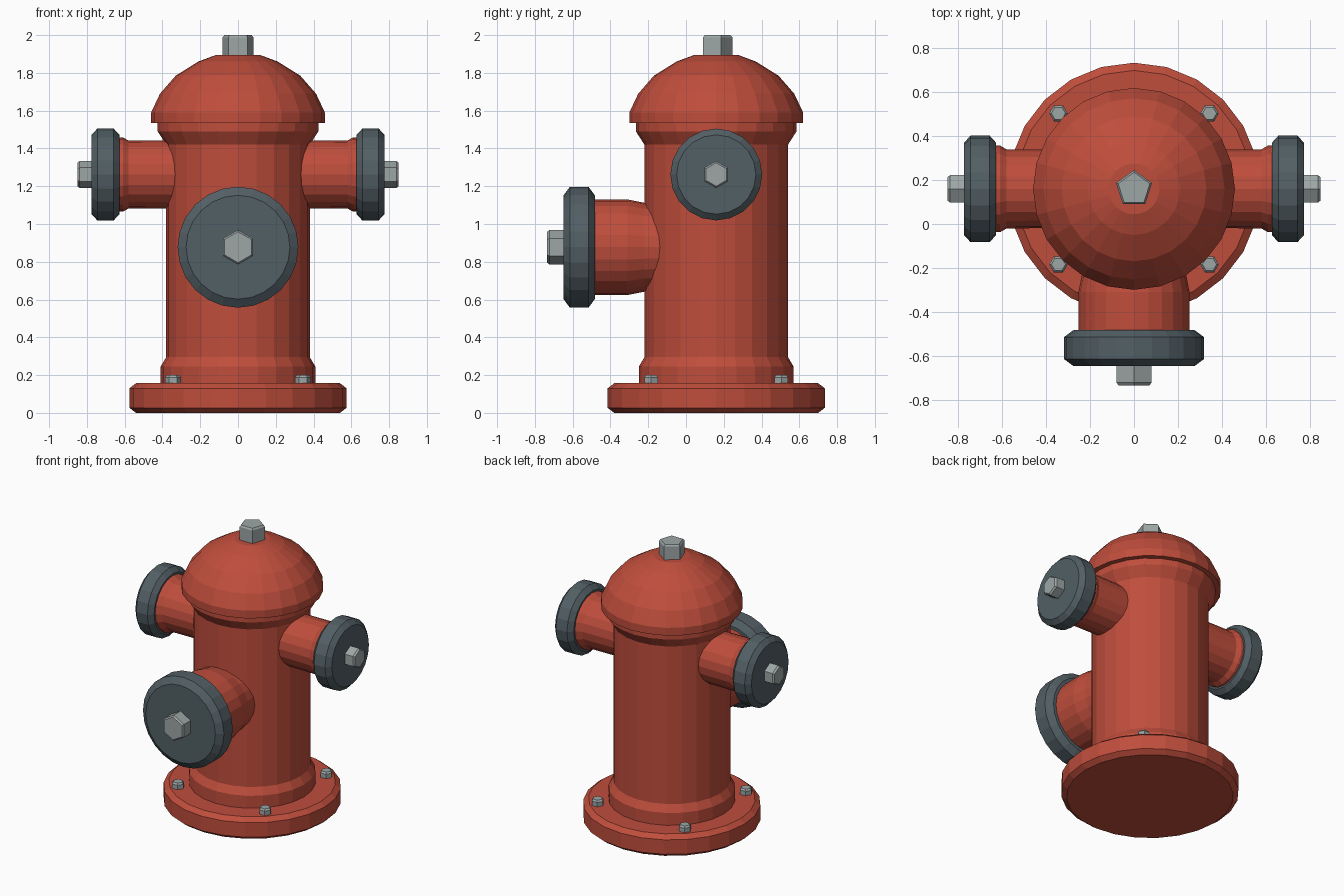
import bpy, bmesh
from math import sin, cos, pi, radians
from mathutils import Matrix, Vector

if "Cube" in bpy.data.objects:
    bpy.data.objects.remove(bpy.data.objects["Cube"])

AXIS_Y = 0.16  # the body axis sits behind the origin


def material(name, rgb):
    m = bpy.data.materials.new(name)
    m.diffuse_color = (*rgb, 1)
    m.use_nodes = True
    m.node_tree.nodes["Principled BSDF"].inputs["Base Color"].default_value = m.diffuse_color
    return m


RED = material("red_paint", (0.52, 0.075, 0.045))
DARK = material("dark_metal", (0.085, 0.115, 0.13))
STEEL = material("pale_metal", (0.34, 0.38, 0.38))


def lathe(name, profile, sides, mat, matrix, phase=0.0):
    """Flat-shaded closed solid of revolution from (radius, height) points."""
    bm = bmesh.new()
    rings = [[bm.verts.new((r * cos(phase + 2 * pi * i / sides),
                            r * sin(phase + 2 * pi * i / sides), h))
              for i in range(sides)] for r, h in profile]
    for a, b in zip(rings, rings[1:]):
        for i in range(sides):
            j = (i + 1) % sides
            bm.faces.new((a[i], a[j], b[j], b[i]))
    bm.faces.new(rings[0][::-1])
    bm.faces.new(rings[-1])
    mesh = bpy.data.meshes.new(name)
    bm.to_mesh(mesh)
    bm.free()
    mesh.materials.append(mat)
    ob = bpy.data.objects.new(name, mesh)
    ob.matrix_world = matrix
    bpy.context.collection.objects.link(ob)
    return ob


def disc(r, h0, h1, bevel_r, bevel_h):
    """Profile of a disc with both rims bevelled."""
    return [(r - bevel_r, h0), (r, h0 + bevel_h), (r, h1 - bevel_h), (r - bevel_r, h1)]


def nut(name, r, h0, h1, matrix, sides=6, phase=0.0):
    lathe(name, [(r, h0), (r, h1 - 0.012), (r - 0.01, h1)], sides, STEEL, matrix, phase)


up = Matrix.Translation((0, AXIS_Y, 0))

# Base flange, barrel and domed bonnet
lathe("base_flange", disc(0.575, 0, 0.157, 0.035, 0.027), 24, RED, up)
lathe("barrel", [(0.41, 0.14), (0.41, 0.245), (0.38, 0.295), (0.38, 1.42),
                 (0.425, 1.49), (0.425, 1.55)], 24, RED, up)
lathe("bonnet", [(0.46, 1.535), (0.46, 1.59), (0.413, 1.69), (0.33, 1.785),
                 (0.21, 1.86), (0.116, 1.895)], 24, RED, up)
nut("top_nut", 0.086, 1.88, 2.0, up, sides=5, phase=pi / 2)

# Flange bolts
for i in range(4):
    a = pi / 4 + i * pi / 2
    pos = Vector((0.487 * cos(a), AXIS_Y + 0.487 * sin(a), 0))
    nut(f"flange_bolt_{i + 1}", 0.042, 0.145, 0.2, Matrix.Translation(pos))

# Side outlets, left and right
for label, s in (("left", -1), ("right", 1)):
    m = Matrix.Translation((0, AXIS_Y, 1.262)) @ Matrix.Rotation(radians(90 * s), 4, 'Y')
    lathe(f"{label}_outlet", [(0.178, 0.25), (0.18, 0.58), (0.197, 0.61), (0.197, 0.65)],
          20, RED, m)
    lathe(f"{label}_cap", disc(0.243, 0.628, 0.775, 0.033, 0.03), 20, DARK, m)
    nut(f"{label}_cap_nut", 0.072, 0.765, 0.85, m)

# Large front outlet
m = Matrix.Translation((0, 0, 0.877)) @ Matrix.Rotation(radians(90), 4, 'X')
lathe("front_outlet", [(0.225, 0.05), (0.235, 0.22), (0.253, 0.31), (0.253, 0.5)],
      24, RED, m)
lathe("front_cap", disc(0.32, 0.483, 0.648, 0.045, 0.033), 24, DARK, m)
nut("front_cap_nut", 0.092, 0.64, 0.735, m, phase=pi / 6)
